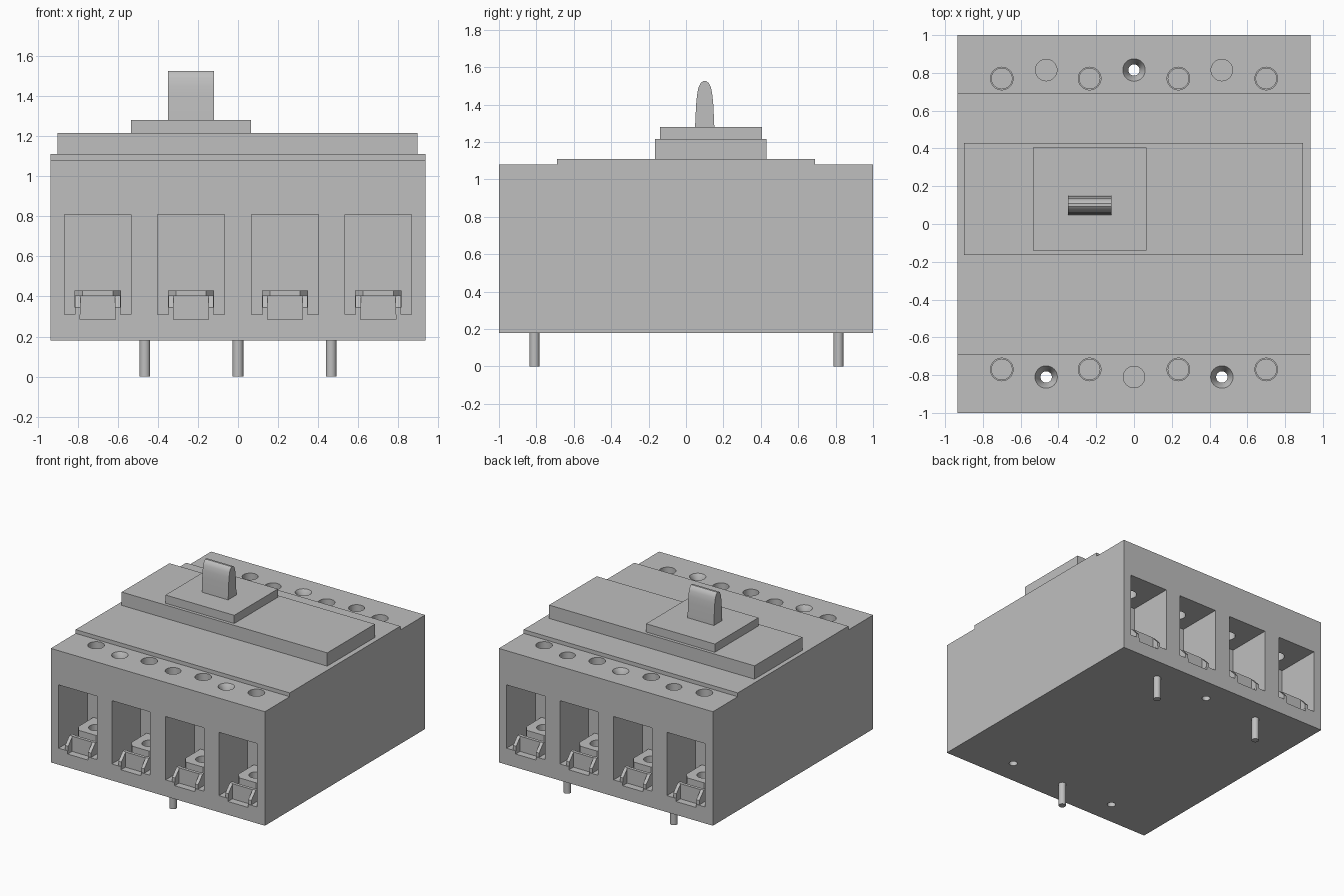
import bpy, bmesh, math
from mathutils import Matrix, Vector

if "Cube" in bpy.data.objects:
    bpy.data.objects.remove(bpy.data.objects["Cube"], do_unlink=True)

GREY = (0.52, 0.52, 0.52, 1)
mat = bpy.data.materials.new("light grey plastic")
mat.use_nodes = True
mat.diffuse_color = GREY
mat.node_tree.nodes["Principled BSDF"].inputs["Base Color"].default_value = GREY


def finish(name, bm):
    bmesh.ops.recalc_face_normals(bm, faces=bm.faces)
    mesh = bpy.data.meshes.new(name)
    bm.to_mesh(mesh)
    bm.free()
    mesh.materials.append(mat)
    obj = bpy.data.objects.new(name, mesh)
    bpy.context.collection.objects.link(obj)
    return obj


def prism(name, points, lo, hi, axis="x"):
    """Extrude a closed outline: (y, z) points along x, or (x, y) points along z."""
    bm = bmesh.new()
    place = (lambda a, b: (lo, a, b)) if axis == "x" else (lambda a, b: (a, b, lo))
    face = bm.faces.new([bm.verts.new(place(a, b)) for a, b in points])
    moved = bmesh.ops.extrude_face_region(bm, geom=[face])["geom"]
    step = Vector((hi - lo, 0, 0) if axis == "x" else (0, 0, hi - lo))
    bmesh.ops.translate(bm, vec=step, verts=[v for v in moved if isinstance(v, bmesh.types.BMVert)])
    return finish(name, bm)


def box(name, x0, x1, y0, y1, z0, z1):
    return prism(name, [(x0, y0), (x1, y0), (x1, y1), (x0, y1)], z0, z1, "z")


def cylinder(name, x, y, z0, z1, r0, r1=None):
    bm = bmesh.new()
    bmesh.ops.create_cone(bm, cap_ends=True, segments=32, radius1=r0,
                          radius2=r0 if r1 is None else r1, depth=z1 - z0,
                          matrix=Matrix.Translation((x, y, (z0 + z1) / 2)))
    return finish(name, bm)


def use(obj):
    bpy.ops.object.select_all(action="DESELECT")
    obj.select_set(True)
    bpy.context.view_layer.objects.active = obj


def cut(obj, cutter):
    cutter.hide_render = True
    mod = obj.modifiers.new("cut", "BOOLEAN")
    mod.operation = "DIFFERENCE"
    mod.solver = "EXACT"
    mod.object = cutter
    use(obj)
    bpy.ops.object.modifier_apply(modifier=mod.name)
    bpy.data.objects.remove(cutter, do_unlink=True)


def smooth(obj):
    use(obj)
    bpy.ops.object.shade_smooth_by_angle(angle=math.radians(35))


# Housing with lower terminal ledges at both ends
BASE, LEDGE, DECK = 0.18, 1.08, 1.11
housing = prism("housing", [(-1, BASE), (1, BASE), (1, LEDGE), (0.69, LEDGE), (0.69, DECK),
                            (-0.69, DECK), (-0.69, LEDGE), (-1, LEDGE)], -0.935, 0.935)

# Terminal pockets, their screw holes and clamps at both ends
for end, side in (("front", 1), ("back", -1)):
    turn = Matrix.Rotation(0 if side == 1 else math.pi, 4, "Z")
    for i, cx in enumerate((-0.7, -0.235, 0.235, 0.7)):
        cutters = [box("pocket_cutter", cx - 0.167, cx + 0.167, -1.1, -0.64, 0.31, 0.81),
                   box("notch_cutter", cx - 0.088, cx + 0.088, -1.1, -0.8, 0.285, 0.33),
                   cylinder("screw_cutter", cx, -0.77, 0.75, 1.2, 0.06)]
        for c in cutters:
            c.data.transform(turn)
            cut(housing, c)
        # Clamp: bent front tab, sloping cheeks and a drilled plate
        tab = box("tab", cx - 0.088, cx + 0.088, -0.945, -0.92, 0.285, 0.405)
        tray = box("clamp_base", cx - 0.088, cx + 0.088, -0.92, -0.64, 0.285, 0.35)
        cheeks = [prism("cheek", [(-0.995, 0.31), (-0.995, 0.345), (-0.94, 0.405),
                                  (-0.915, 0.405), (-0.87, 0.345), (-0.64, 0.345), (-0.64, 0.31)],
                        cx + s * 0.1 - 0.013, cx + s * 0.1 + 0.013) for s in (-1, 1)]
        plate = prism("plate", [(cx - 0.115, -0.64), (cx - 0.115, -0.83), (cx - 0.075, -0.88),
                                (cx + 0.075, -0.88), (cx + 0.115, -0.83), (cx + 0.115, -0.64)],
                      0.345, 0.43, "z")
        cut(plate, cylinder("plate_cutter", cx, -0.77, 0.36, 0.5, 0.054))
        for part in [tab, tray, plate] + cheeks:
            part.data.transform(turn)
            part.name = f"{end}_terminal_{part.name.split('.')[0]}_{i + 1}"

# Mounting holes run through; the others are blind with a pin below
for cx, cy, through in ((0, 0.815, True), (-0.465, -0.81, True), (0.465, -0.81, True),
                        (0, -0.81, False), (-0.465, 0.815, False), (0.465, 0.815, False)):
    if through:
        cut(housing, cylinder("bore_cutter", cx, cy, 0.1, 1.2, 0.03))
        cut(housing, cylinder("countersink_cutter", cx, cy, LEDGE - 0.05, LEDGE + 0.001, 0.03, 0.06))
    else:
        cut(housing, cylinder("blind_cutter", cx, cy, 0.8, 1.2, 0.057))
        smooth(cylinder("mounting_pin", cx, cy, 0, 0.2, 0.027))
smooth(housing)

# Raised cover and switch surround
box("cover_plate", -0.9, 0.895, -0.165, 0.43, DECK, 1.215)
box("switch_surround", -0.535, 0.065, -0.14, 0.405, 1.215, 1.28)

# Tapered switch lever with a rounded tip
half = [(0.052, 1.27), (0.046, 1.4), (0.041, 1.45), (0.034, 1.49), (0.022, 1.515), (0.008, 1.525)]
outline = [(0.1 + a, z) for a, z in half] + [(0.1 - a, z) for a, z in reversed(half)]
smooth(prism("switch_lever", outline, -0.35, -0.12))
